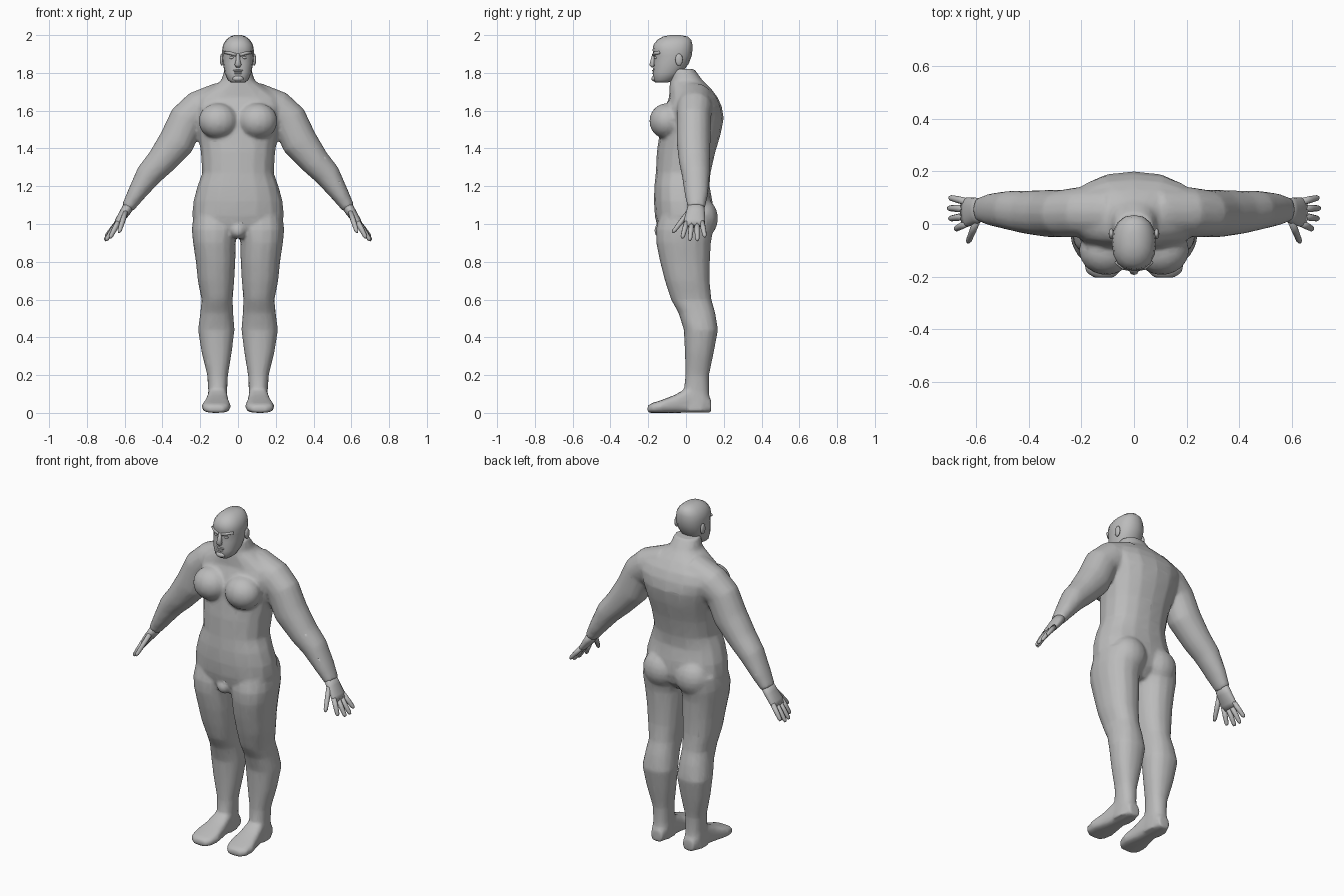
import bpy, bmesh, math
from mathutils import Vector, Matrix

skin = bpy.data.materials.new("grey_skin")
skin.diffuse_color = (0.5, 0.5, 0.5, 1)
X, Y, Z = Vector((1, 0, 0)), Vector((0, 1, 0)), Vector((0, 0, 1))


def ring(c, u, v, ru, rv, p=2.3, n=16):
    """Superellipse cross-section around c in the plane u, v."""
    pts = []
    for i in range(n):
        a = 2 * math.pi * i / n
        ca, sa = math.cos(a), math.sin(a)
        pts.append(Vector(c) + u * ru * math.copysign(abs(ca) ** (2 / p), ca)
                   + v * rv * math.copysign(abs(sa) ** (2 / p), sa))
    return pts


def loft(bm, rings, s=1):
    """Skin closed rings together, cap both ends; s=-1 mirrors in x."""
    vs = [[bm.verts.new((q.x * s, q.y, q.z)) for q in r] for r in rings]
    n = len(vs[0])
    for a, b in zip(vs, vs[1:]):
        for i in range(n):
            j = (i + 1) % n
            bm.faces.new((a[i], a[j], b[j], b[i]))
    bm.faces.new(vs[0])
    bm.faces.new(vs[-1])


def column(bm, rows, s=1, p=2.3):
    """Rows of (z, x0, x1, y_front, y_back)."""
    loft(bm, [ring(((a + b) / 2, (f + k) / 2, z), X, Y, (b - a) / 2, (k - f) / 2, p)
              for z, a, b, f, k in rows], s)


def tube(bm, rows, s=1, n=16):
    """Limb through rows of (x, y, z, radius in the front view, radius in depth)."""
    c = [Vector(r[:3]) for r in rows]
    rings = []
    for i, r in enumerate(rows):
        t = (c[min(i + 1, len(c) - 1)] - c[max(i - 1, 0)]).normalized()
        u = Y.cross(t).normalized()
        rings.append(ring(c[i], u, t.cross(u), r[3], r[4], 2.1, n))
    loft(bm, rings, s)


def ball(bm, c, r, s=1):
    m = Matrix.Translation((c[0] * s, c[1], c[2])) @ Matrix.Diagonal((*r, 1))
    bmesh.ops.create_uvsphere(bm, u_segments=16, v_segments=10, radius=1, matrix=m)


def finish(bm, name):
    bmesh.ops.recalc_face_normals(bm, faces=bm.faces)
    me = bpy.data.meshes.new(name)
    bm.to_mesh(me)
    bm.free()
    me.materials.append(skin)
    me.shade_smooth()
    ob = bpy.data.objects.new(name, me)
    bpy.context.collection.objects.link(ob)
    return ob


# Body: torso and neck
bm = bmesh.new()
torso = [(0.93, 0.10, -0.12, 0.08), (0.98, 0.215, -0.15, 0.13), (1.04, 0.243, -0.165, 0.145),
         (1.12, 0.237, -0.17, 0.14), (1.20, 0.215, -0.168, 0.125), (1.27, 0.19, -0.16, 0.13),
         (1.38, 0.197, -0.155, 0.155), (1.48, 0.213, -0.14, 0.185), (1.56, 0.235, -0.13, 0.2),
         (1.62, 0.255, -0.11, 0.19), (1.67, 0.24, -0.09, 0.168), (1.72, 0.15, -0.088, 0.13),
         (1.76, 0.088, -0.085, 0.088), (1.82, 0.072, -0.08, 0.045)]
column(bm, [(z, -w, w, f, k) for z, w, f, k in torso])
ball(bm, (0, -0.115, 0.965), (0.045, 0.055, 0.045))

leg = [(1.05, 0, 0.235, -0.14, 0.15), (0.97, 0, 0.245, -0.16, 0.145),
       (0.90, 0.012, 0.238, -0.158, 0.132), (0.80, 0.014, 0.223, -0.138, 0.127),
       (0.70, 0.02, 0.213, -0.112, 0.125), (0.60, 0.028, 0.193, -0.08, 0.135),
       (0.53, 0.025, 0.2, -0.04, 0.155), (0.44, 0.018, 0.212, -0.012, 0.17),
       (0.32, 0.033, 0.193, -0.006, 0.147), (0.20, 0.053, 0.163, -0.003, 0.122),
       (0.12, 0.057, 0.158, -0.012, 0.122), (0.05, 0.055, 0.16, -0.03, 0.127),
       (0.01, 0.055, 0.165, -0.03, 0.127)]
# Foot slices: y, x inner, x outer, top height
foot = [(0.133, 0.07, 0.14, 0.07), (0.09, 0.058, 0.158, 0.12), (0.02, 0.056, 0.16, 0.14),
        (-0.06, 0.048, 0.175, 0.095), (-0.13, 0.038, 0.192, 0.068),
        (-0.18, 0.05, 0.185, 0.052), (-0.204, 0.075, 0.155, 0.038)]
arm = [(0.08, 0.045, 1.655, 0.10, 0.1), (0.21, 0.045, 1.605, 0.1, 0.095),
       (0.27, 0.04, 1.555, 0.095, 0.09), (0.325, 0.04, 1.435, 0.096, 0.09),
       (0.41, 0.045, 1.328, 0.078, 0.082), (0.475, 0.052, 1.258, 0.069, 0.074),
       (0.54, 0.055, 1.157, 0.048, 0.062), (0.585, 0.055, 1.085, 0.034, 0.046)]
for s in (1, -1):
    column(bm, leg, s)
    loft(bm, [ring(((a + b) / 2, y, h / 2), X, Z, (b - a) / 2, h / 2, 3)
              for y, a, b, h in foot], s)
    tube(bm, arm, s)
    ball(bm, (0.105, -0.1, 1.545), (0.105, 0.095, 0.095), s)    # chest muscle
    ball(bm, (0.105, 0.085, 1.03), (0.105, 0.085, 0.105), s)    # buttock
body = finish(bm, "body")

# Fuse the body volumes into one softly blended surface
mod = body.modifiers.new("fuse", 'REMESH')
mod.mode = 'VOXEL'
mod.voxel_size = 0.01
mod.use_smooth_shade = True
mod = body.modifiers.new("blend", 'SMOOTH')
mod.factor = 0.5
mod.iterations = 5
mod = body.modifiers.new("reduce", 'DECIMATE')
mod.ratio = 0.25

# Head with brow, nose, mouth and ears
bm = bmesh.new()
skull = [(1.748, 0.035, -0.162, -0.1), (1.762, 0.055, -0.172, -0.06), (1.80, 0.071, -0.176, -0.02),
         (1.85, 0.08, -0.171, 0.015), (1.89, 0.084, -0.17, 0.03), (1.92, 0.084, -0.177, 0.034),
         (1.95, 0.079, -0.172, 0.034), (1.975, 0.063, -0.152, 0.028), (1.992, 0.042, -0.122, 0.01),
         (2.0, 0.018, -0.085, -0.03)]
column(bm, [(z, -w, w, f, k) for z, w, f, k in skull])
tube(bm, [(0, -0.168, 1.9, 0.009, 0.01), (0, -0.174, 1.865, 0.012, 0.014),
          (0, -0.178, 1.843, 0.018, 0.016), (0, -0.172, 1.832, 0.012, 0.01)], n=8)
ball(bm, (0, -0.166, 1.812), (0.03, 0.014, 0.006))
ball(bm, (0, -0.166, 1.798), (0.026, 0.014, 0.006))
ball(bm, (0, -0.165, 1.77), (0.03, 0.018, 0.016))
for s in (1, -1):
    tube(bm, [(0.01, -0.17, 1.895, 0.009, 0.01), (0.04, -0.163, 1.904, 0.009, 0.011),
              (0.068, -0.14, 1.908, 0.008, 0.01)], s, 8)
    ball(bm, (0.033, -0.157, 1.881), (0.013, 0.012, 0.008), s)
    ball(bm, (0.086, -0.037, 1.87), (0.01, 0.02, 0.032), s)
finish(bm, "head")

# Hands: palm, four fingers and thumb
palm = [(0.57, 0.055, 1.108, 0.03, 0.042), (0.6, 0.05, 1.06, 0.027, 0.05),
        (0.632, 0.045, 1.015, 0.02, 0.056), (0.648, 0.045, 0.99, 0.014, 0.05)]
fingers = [((0.635, 0.003, 1.01), (0.678, -0.02, 0.925)), ((0.64, 0.03, 1.005), (0.7, 0.02, 0.912)),
           ((0.64, 0.058, 1.005), (0.705, 0.06, 0.912)), ((0.637, 0.085, 1.01), (0.7, 0.1, 0.932)),
           ((0.595, 0.015, 1.065), (0.63, -0.07, 0.955))]
for s, side in ((1, "left"), (-1, "right")):
    bm = bmesh.new()
    tube(bm, palm, s)
    for a, b in fingers:
        a, b = Vector(a), Vector(b)
        tube(bm, [(*a.lerp(b, t), r, r) for t, r in
                  ((0, 0.014), (0.5, 0.0135), (0.9, 0.011), (1, 0.006))], s, 8)
    finish(bm, side + "_hand")
